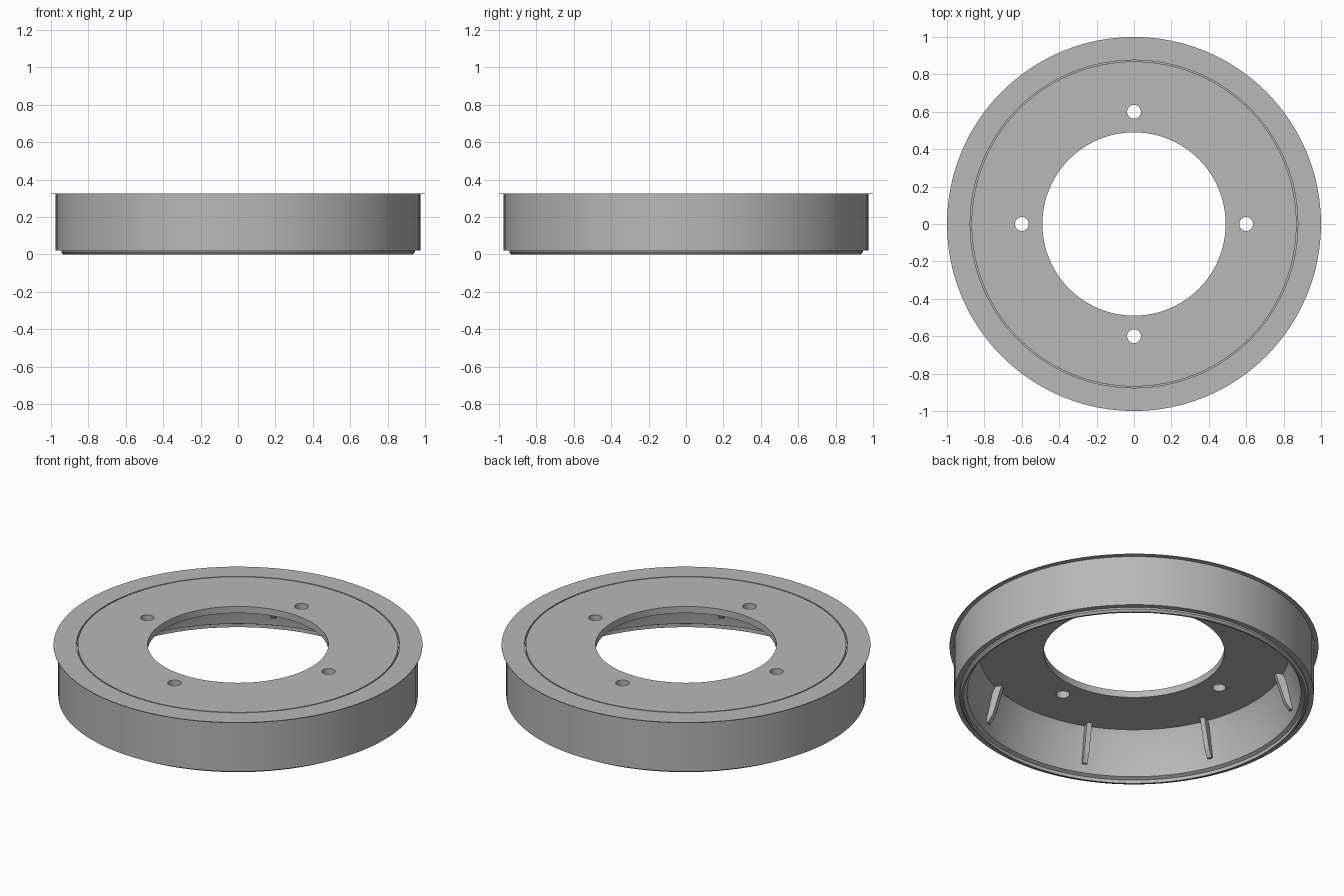
import bpy, bmesh
from math import cos, sin, pi, radians
from mathutils import Matrix

cube = bpy.data.objects.get("Cube")
if cube:
    bpy.data.objects.remove(cube, do_unlink=True)

grey = bpy.data.materials.new("plain grey")
grey.use_nodes = True
colour = (0.48, 0.48, 0.48, 1)
grey.diffuse_color = colour
grey.node_tree.nodes["Principled BSDF"].inputs["Base Color"].default_value = colour


def finish(name, bm):
    bmesh.ops.recalc_face_normals(bm, faces=bm.faces)
    mesh = bpy.data.meshes.new(name)
    bm.to_mesh(mesh)
    bm.free()
    mesh.materials.append(grey)
    ob = bpy.data.objects.new(name, mesh)
    bpy.context.collection.objects.link(ob)
    return ob


def lathe(name, profile, sides=96):
    """Closed (radius, height) profile turned around z."""
    bm = bmesh.new()
    rings = [[bm.verts.new((r * cos(2 * pi * i / sides), r * sin(2 * pi * i / sides), z))
              for i in range(sides)] for r, z in profile]
    for k, a in enumerate(rings):
        b = rings[(k + 1) % len(rings)]
        for i in range(sides):
            j = (i + 1) % sides
            bm.faces.new((a[i], a[j], b[j], b[i]))
    return finish(name, bm)


# Ring body: top plate, thin flange, outer wall, stepped lip and flared inner wall
TOP = 0.327
body = lathe("ring_body", [
    (0.49, TOP), (0.869, TOP), (0.869, TOP - 0.02), (0.876, TOP - 0.02), (0.876, TOP),
    (1.0, TOP), (1.0, TOP - 0.004), (0.975, TOP - 0.004),
    (0.975, 0.022), (0.945, 0.022), (0.945, 0.012), (0.935, 0),
    (0.925, 0), (0.925, 0.02), (0.905, 0.03), (0.9, 0.07),
    (0.86, 0.25), (0.842, 0.287), (0.49, 0.287)])

# Four bolt holes through the plate
bm = bmesh.new()
for i in range(4):
    a = i * pi / 2
    bmesh.ops.create_cone(bm, cap_ends=True, segments=32, radius1=0.037, radius2=0.037,
                          depth=0.3, matrix=Matrix.Translation((0.6 * cos(a), 0.6 * sin(a), TOP)))
cutter = finish("hole_cutter", bm)
cut = body.modifiers.new("bolt_holes", 'BOOLEAN')
cut.operation = 'DIFFERENCE'
cut.solver = 'EXACT'
cut.object = cutter
bpy.context.view_layer.objects.active = body
body.select_set(True)
bpy.ops.object.modifier_apply(modifier=cut.name)
bpy.data.objects.remove(cutter, do_unlink=True)
bpy.ops.object.shade_smooth_by_angle(angle=radians(20))

# Eight ribs bracing the inner wall against the plate
RIB = [(0.80, 0.29), (0.85, 0.29), (0.92, 0.08), (0.885, 0.08), (0.855, 0.12)]
for n in range(8):
    bm = bmesh.new()
    face = bm.faces.new([bm.verts.new((r, -0.014, z)) for r, z in RIB])
    out = bmesh.ops.extrude_face_region(bm, geom=[face])["geom"]
    bmesh.ops.translate(bm, vec=(0, 0.028, 0),
                        verts=[v for v in out if isinstance(v, bmesh.types.BMVert)])
    bm.transform(Matrix.Rotation(radians(22.5 + 45 * n), 4, 'Z'))
    finish(f"rib_{n + 1}", bm)
